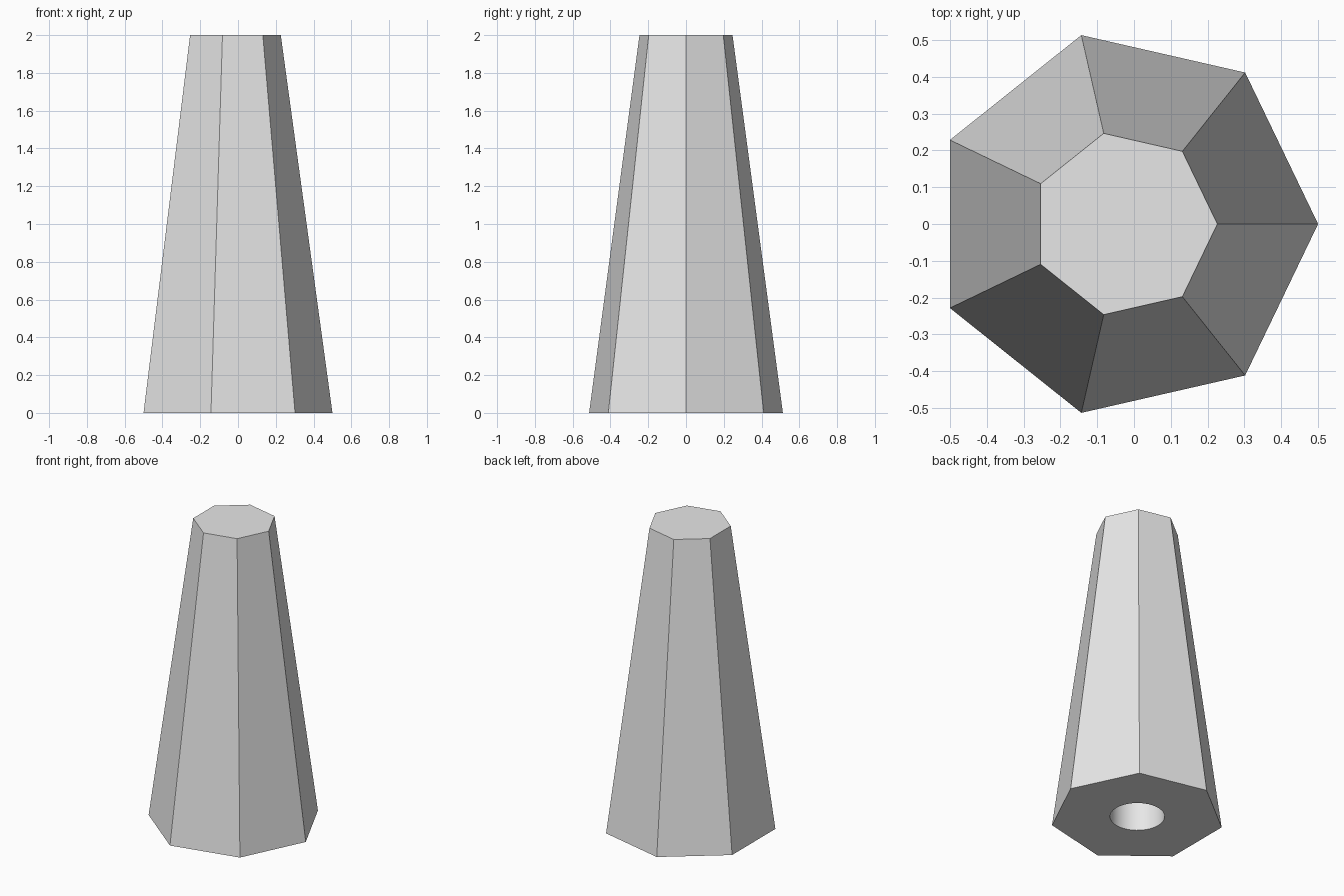
import bpy
import bmesh
from math import cos, sin, pi, radians

default = bpy.data.objects.get("Cube")
if default:
    bpy.data.objects.remove(default, do_unlink=True)

SIDES = 7
HEIGHT = 2.0
BASE_R = 1 / (1 + cos(pi / SIDES))   # heptagon one unit wide along x
TOP_R = 0.48 * BASE_R
CENTRE_X = 0.5 - BASE_R

grey = bpy.data.materials.new("light grey")
grey.use_nodes = True
grey.diffuse_color = (0.8, 0.8, 0.8, 1)
grey.node_tree.nodes["Principled BSDF"].inputs["Base Color"].default_value = (0.8, 0.8, 0.8, 1)


def tapered_prism(name, sides, r_bottom, r_top, z_bottom, z_top):
    """Closed frustum with its first corner pointing to +x."""
    bm = bmesh.new()
    rings = []
    for r, z in ((r_bottom, z_bottom), (r_top, z_top)):
        angles = [2 * pi * i / sides for i in range(sides)]
        rings.append([bm.verts.new((CENTRE_X + r * cos(a), r * sin(a), z)) for a in angles])
    low, high = rings
    bm.faces.new(low[::-1])
    bm.faces.new(high)
    for i in range(sides):
        j = (i + 1) % sides
        bm.faces.new((low[i], low[j], high[j], high[i]))
    mesh = bpy.data.meshes.new(name)
    bm.to_mesh(mesh)
    bm.free()
    mesh.materials.append(grey)
    obj = bpy.data.objects.new(name, mesh)
    bpy.context.collection.objects.link(obj)
    return obj


# Tapered seven-sided body
body = tapered_prism("tapered_body", SIDES, BASE_R, TOP_R, 0, HEIGHT)

# Round socket bored into the underside
cutter = tapered_prism("socket_cutter", 48, 0.165, 0.165, -0.1, 1.0)
cutter.hide_render = True

bore = body.modifiers.new("socket", "BOOLEAN")
bore.operation = "DIFFERENCE"
bore.solver = "EXACT"
bore.object = cutter

bpy.ops.object.select_all(action="DESELECT")
body.select_set(True)
bpy.context.view_layer.objects.active = body
bpy.ops.object.modifier_apply(modifier=bore.name)
bpy.data.objects.remove(cutter, do_unlink=True)

# Smooth socket wall, crisp outer facets
bpy.ops.object.shade_smooth_by_angle(angle=radians(30))
